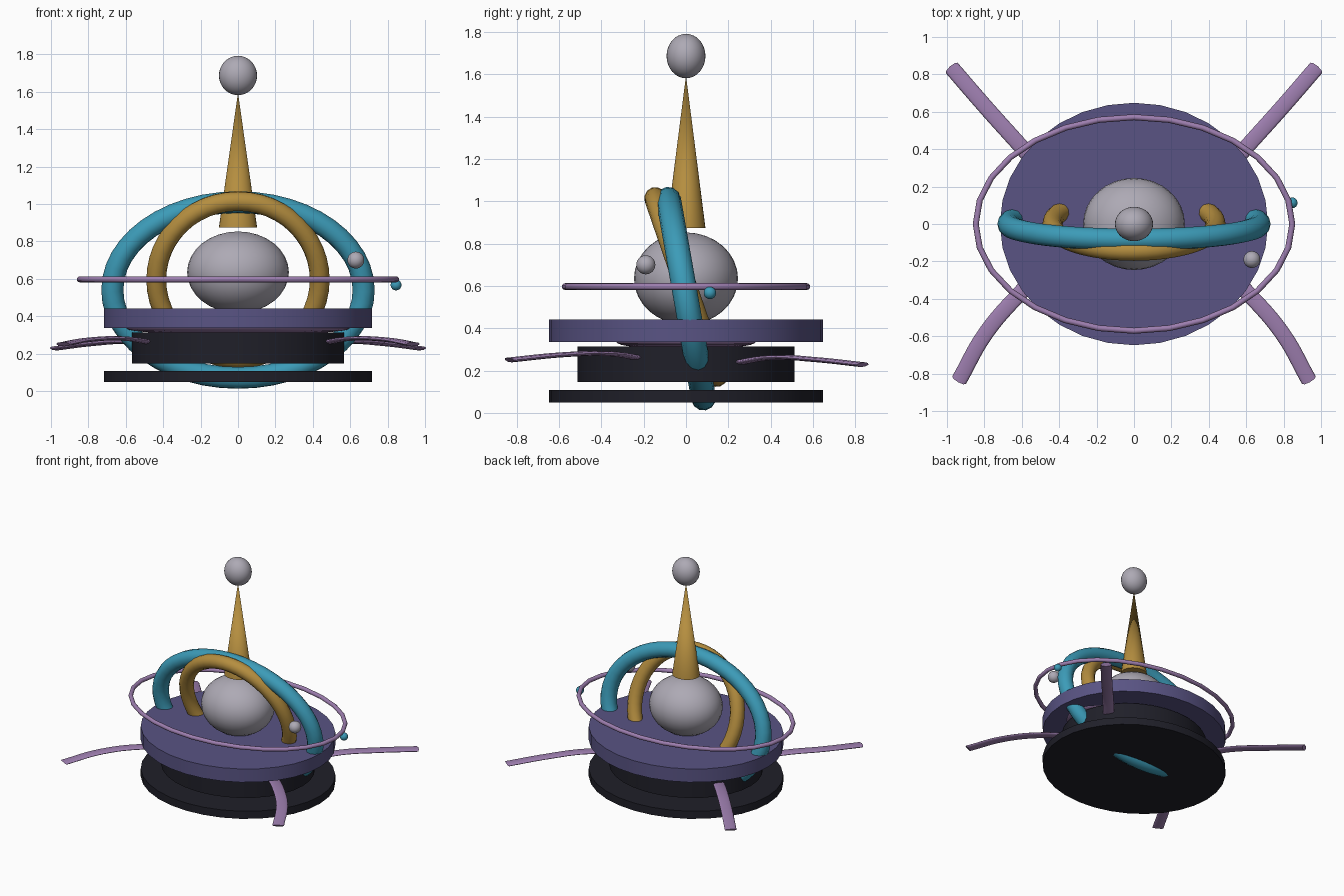
import bpy
import math

cube = bpy.data.objects.get("Cube")
if cube:
    bpy.data.objects.remove(cube, do_unlink=True)


def material(name, rgb):
    m = bpy.data.materials.new(name)
    m.use_nodes = True
    m.diffuse_color = (*rgb, 1)
    m.node_tree.nodes["Principled BSDF"].inputs["Base Color"].default_value = (*rgb, 1)
    return m


PURPLE = material("deep purple", (0.10, 0.088, 0.23))
MAUVE = material("mauve", (0.34, 0.21, 0.43))
GOLD = material("gold", (0.46, 0.27, 0.05))
TEAL = material("teal", (0.045, 0.33, 0.48))
GREY = material("pale grey", (0.42, 0.40, 0.46))
DARK = material("near black", (0.014, 0.014, 0.022))


def finish(name, mat, scale=(1, 1, 1), tilt=0):
    ob = bpy.context.object
    ob.name = name
    ob.scale = scale
    ob.rotation_euler.x = tilt
    ob.data.materials.append(mat)
    bpy.ops.object.shade_smooth_by_angle(angle=math.radians(35))
    return ob


def disc(name, mat, rx, ry, z0, z1):
    bpy.ops.mesh.primitive_cylinder_add(vertices=32, radius=1, depth=1,
                                        location=(0, 0, (z0 + z1) / 2))
    finish(name, mat, (rx, ry, z1 - z0))


def ball(name, mat, loc, radii):
    bpy.ops.mesh.primitive_uv_sphere_add(segments=32, ring_count=16, location=loc)
    finish(name, mat, radii)


def ring(name, mat, z, rx, ry, tube, tilt=0, segments=48):
    bpy.ops.mesh.primitive_torus_add(major_radius=1, minor_radius=tube,
                                     major_segments=segments, minor_segments=12,
                                     location=(0, 0, z))
    ob = finish(name, mat, (1, 1, 1), tilt)
    # stretch only the centre line, so the tube keeps its thickness
    for v in ob.data.vertices:
        d = math.hypot(v.co.x, v.co.y)
        c, s = v.co.x / d, v.co.y / d
        v.co.x = c * (rx + d - 1)
        v.co.y = s * (ry + d - 1)


# stacked discs
disc("base_plate", DARK, 0.717, 0.648, 0.048, 0.108)
disc("drum", DARK, 0.567, 0.512, 0.147, 0.313)
disc("deck", PURPLE, 0.717, 0.648, 0.336, 0.441)
ball("gap_core", MAUVE, (0, 0, 0.335), (0.6, 0.33, 0.035))

# central body and spire
ball("core_sphere", GREY, (0, 0, 0.635), (0.272, 0.246, 0.218))
bpy.ops.mesh.primitive_cone_add(vertices=32, radius1=0.102, radius2=0, depth=0.72,
                                location=(0, 0, 1.235))
finish("spire", GOLD, (1, 0.9, 1))
ball("spire_orb", GREY, (0, 0, 1.687), (0.102, 0.092, 0.105))

# hoops
ring("large_hoop", TEAL, 0.54, 0.672, 0.477, 0.059, math.radians(100))
ring("small_hoop", GOLD, 0.595, 0.437, 0.444, 0.053, math.radians(109))
ring("orbit_ring", MAUVE, 0.597, 0.846, 0.571, 0.016, segments=28)

# little moons
ball("grey_moon", GREY, (0.63, -0.19, 0.70), (0.045, 0.045, 0.045))
ball("teal_moon", TEAL, (0.845, 0.113, 0.567), (0.029, 0.029, 0.029))

# flattened curving arms, mirrored left and right
FLAT = 0.28
PATHS = {
    "front": [(0.44, -0.2, 0.255), (0.6, -0.36, 0.28), (0.79, -0.58, 0.275), (0.935, -0.835, 0.25)],
    "back": [(0.44, 0.23, 0.235), (0.6, 0.41, 0.262), (0.78, 0.61, 0.252), (0.975, 0.835, 0.228)],
}
for end, path in PATHS.items():
    for side, sx in (("left", 1), ("right", -1)):
        curve = bpy.data.curves.new(f"{end}_{side}_arm", "CURVE")
        curve.dimensions = "3D"
        curve.twist_mode = "Z_UP"
        curve.bevel_depth = 0.042
        curve.bevel_resolution = 2
        curve.use_fill_caps = True
        spline = curve.splines.new("BEZIER")
        spline.resolution_u = 6
        spline.bezier_points.add(len(path) - 1)
        for point, (x, y, z) in zip(spline.bezier_points, path):
            point.co = (sx * x, y, z / FLAT)
            point.handle_left_type = point.handle_right_type = "AUTO"
        arm = bpy.data.objects.new(curve.name, curve)
        arm.scale.z = FLAT
        curve.materials.append(MAUVE)
        bpy.context.collection.objects.link(arm)
